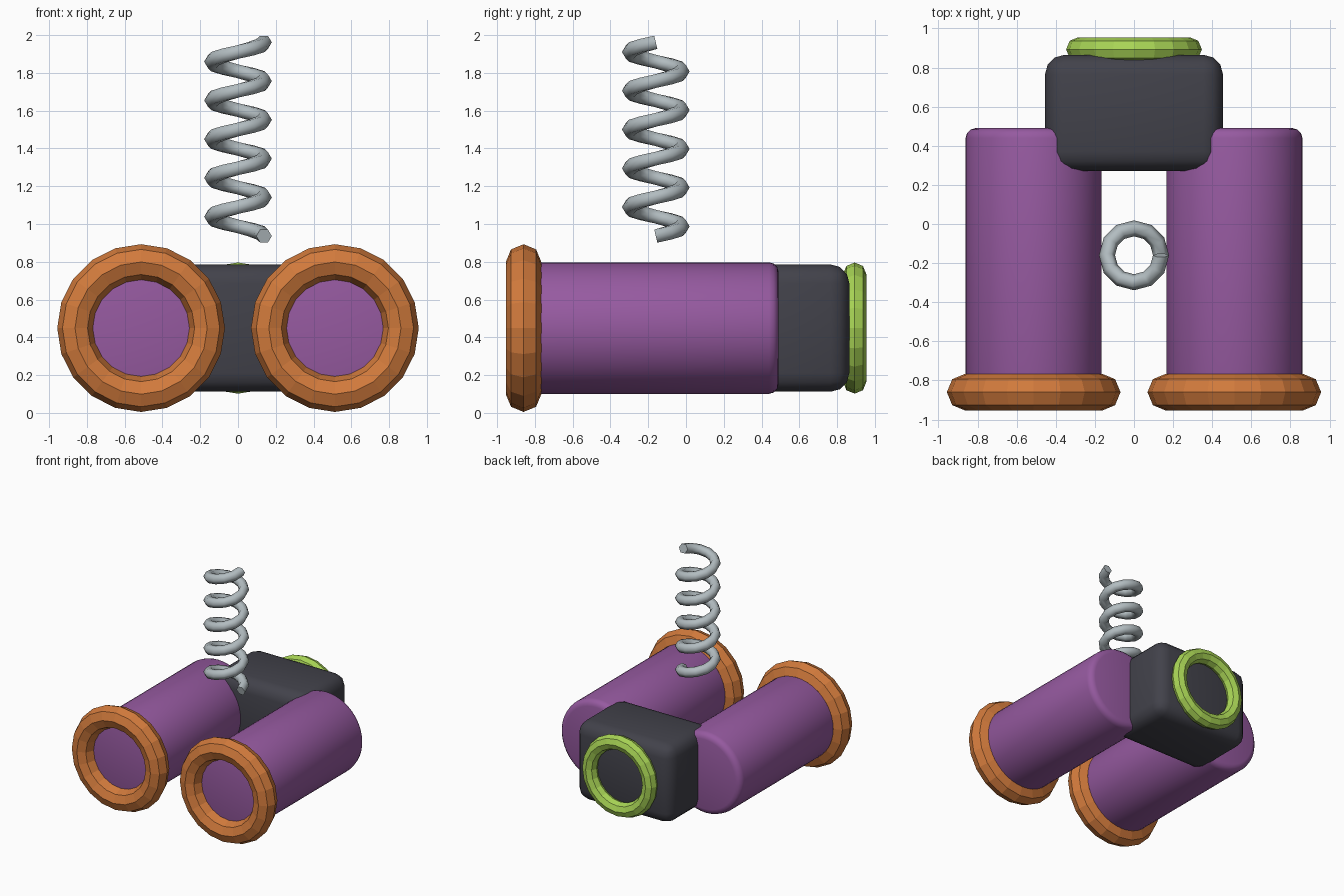
import bpy, bmesh, math
from mathutils import Vector

if "Cube" in bpy.data.objects:
    bpy.data.objects.remove(bpy.data.objects["Cube"])

AXIS_Z = 0.449


def material(name, rgb):
    m = bpy.data.materials.new(name)
    m.diffuse_color = (*rgb, 1)
    m.use_nodes = True
    m.node_tree.nodes["Principled BSDF"].inputs["Base Color"].default_value = m.diffuse_color
    return m


PURPLE = material("purple", (0.305, 0.102, 0.352))
ORANGE = material("orange", (0.640, 0.195, 0.045))
GREEN = material("lime green", (0.392, 0.660, 0.091))
DARK = material("charcoal", (0.054, 0.054, 0.069))
STEEL = material("pale steel", (0.445, 0.503, 0.527))


def finish(obj, name, mat, smooth=None):
    obj.name = name
    obj.data.materials.append(mat)
    if smooth:
        bpy.ops.object.select_all(action='DESELECT')
        obj.select_set(True)
        bpy.context.view_layer.objects.active = obj
        bpy.ops.object.shade_smooth_by_angle(angle=math.radians(smooth))
    return obj


def round_edges(obj, width, segments):
    mod = obj.modifiers.new("rounded", 'BEVEL')
    mod.width, mod.segments = width, segments
    mod.limit_method, mod.angle_limit = 'ANGLE', math.radians(40)
    bpy.context.view_layer.objects.active = obj
    bpy.ops.object.modifier_apply(modifier=mod.name)


def ring(name, x, y, major, minor, sides, mat):
    bpy.ops.mesh.primitive_torus_add(
        major_radius=major, minor_radius=minor, major_segments=sides,
        minor_segments=8, location=(x, y, AXIS_Z), rotation=(math.pi / 2, 0, 0))
    finish(bpy.context.object, name, mat)


# Two barrels with faceted front rims
for side, x in (("left", -0.513), ("right", 0.513)):
    y0, y1 = -0.86, 0.49
    bpy.ops.mesh.primitive_cylinder_add(
        vertices=48, radius=0.348, depth=y1 - y0,
        location=(x, (y0 + y1) / 2, AXIS_Z), rotation=(math.pi / 2, 0, 0))
    barrel = bpy.context.object
    round_edges(barrel, 0.05, 3)
    finish(barrel, side + "_barrel", PURPLE, 35)
    ring(side + "_front_rim", x, -0.86, 0.35, 0.094, 20, ORANGE)

# Rounded block joining the barrels
bpy.ops.mesh.primitive_cube_add(size=1, location=(0, 0.568, AXIS_Z))
block = bpy.context.object
block.scale = (0.91, 0.594, 0.674)
bpy.ops.object.transform_apply(location=False, rotation=False, scale=True)
round_edges(block, 0.1, 3)
finish(block, "bridge_block", DARK, 40)

# Rear eyepiece ring
ring("rear_ring", 0, 0.893, 0.285, 0.062, 20, GREEN)

# Coil spring: a hexagonal tube swept along a helix
TURNS, STEPS, SIDES = 5, 12, 6
COIL_R, WIRE_R, Z0, Z1 = 0.138, 0.041, 0.936, 1.962
bm = bmesh.new()
loops = []
count = TURNS * STEPS
for i in range(count + 1):
    a = 2 * math.pi * i / STEPS
    out = Vector((math.cos(a), math.sin(a), 0))
    rise = (Z1 - Z0) / (2 * math.pi * TURNS)
    tangent = Vector((-math.sin(a) * COIL_R, math.cos(a) * COIL_R, rise)).normalized()
    up = out.cross(tangent)
    centre = out * COIL_R + Vector((0, -0.16, Z0 + (Z1 - Z0) * i / count))
    loops.append([bm.verts.new(centre + WIRE_R * (out * math.cos(t) + up * math.sin(t)))
                  for t in (2 * math.pi * k / SIDES for k in range(SIDES))])
for a, b in zip(loops, loops[1:]):
    for k in range(SIDES):
        n = (k + 1) % SIDES
        bm.faces.new((a[k], a[n], b[n], b[k]))
bm.faces.new(loops[0])
bm.faces.new(loops[-1])
bmesh.ops.recalc_face_normals(bm, faces=bm.faces)
mesh = bpy.data.meshes.new("coil_spring")
bm.to_mesh(mesh)
bm.free()
spring = bpy.data.objects.new("coil_spring", mesh)
bpy.context.collection.objects.link(spring)
finish(spring, "coil_spring", STEEL, 65)
